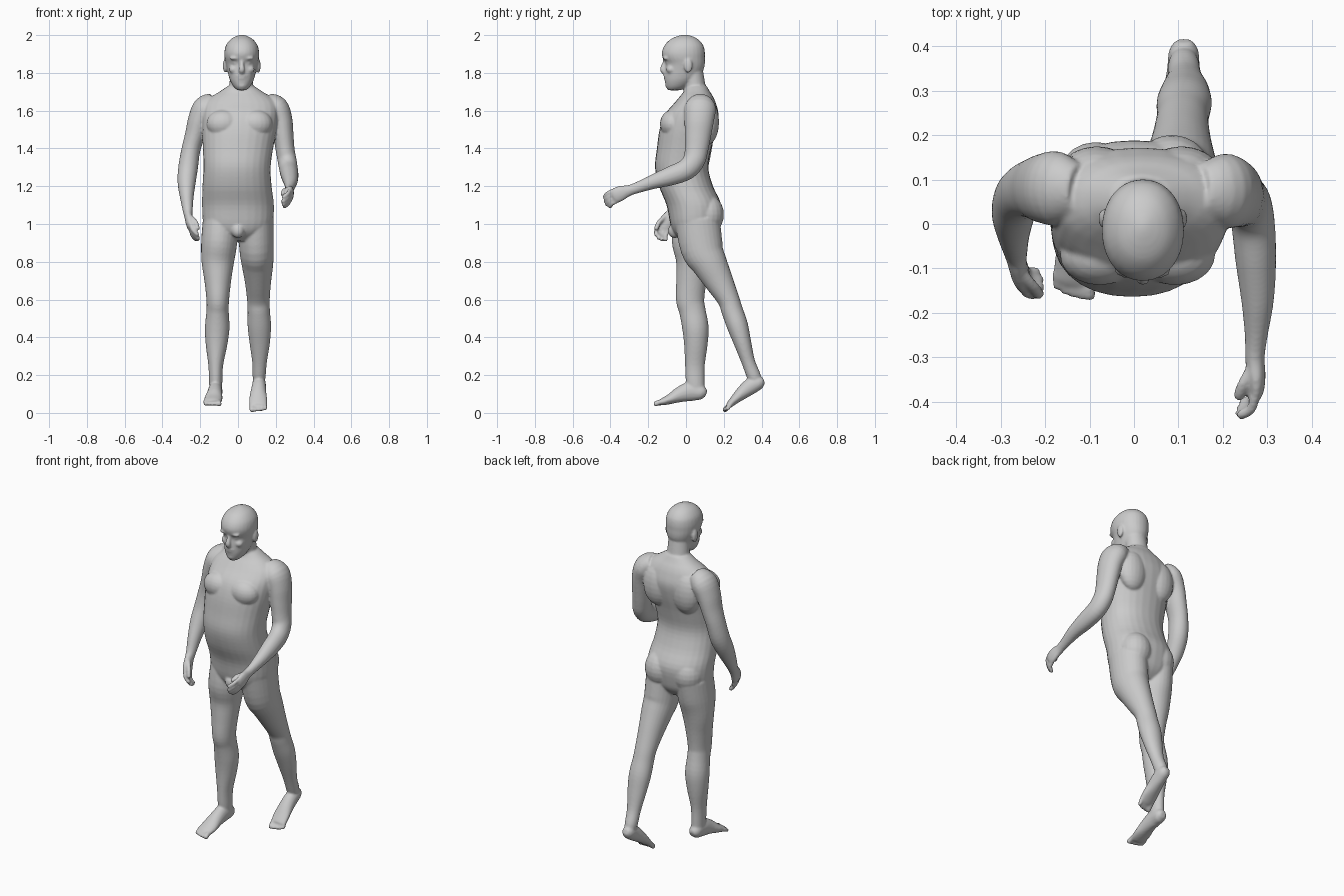
import bpy, bmesh, math
from mathutils import Vector, Matrix

bm = bmesh.new()


def spline(rows, n=4):
    """Catmull-Rom through rows of equal length."""
    out = []
    for i in range(len(rows) - 1):
        p0, p1 = rows[max(i - 1, 0)], rows[i]
        p2, p3 = rows[i + 1], rows[min(i + 2, len(rows) - 1)]
        for k in range(n):
            t = k / n
            out.append([0.5 * (2 * b + (c - a) * t + (2 * a - 5 * b + 4 * c - d) * t * t
                               + (3 * b - a - 3 * c + d) * t ** 3)
                        for a, b, c, d in zip(p0, p1, p2, p3)])
    out.append(list(rows[-1]))
    return out


def tube(rows, flat=False, power=2.0, seg=28):
    """Loft of ellipses; row = x, y, z, half width along x, half depth."""
    rows = spline(rows)
    rings = []
    for i, r in enumerate(rows):
        a, b = rows[max(i - 1, 0)], rows[min(i + 1, len(rows) - 1)]
        t = Vector((0, 0, 1)) if flat else (Vector(b[:3]) - Vector(a[:3])).normalized()
        side = Vector((1, 0, 0))
        side = (side - t * side.dot(t)).normalized()
        up = t.cross(side)
        ring = []
        for k in range(seg):
            an = 2 * math.pi * k / seg
            c, s = math.cos(an), math.sin(an)
            c = math.copysign(abs(c) ** (2 / power), c)
            s = math.copysign(abs(s) ** (2 / power), s)
            ring.append(bm.verts.new(Vector(r[:3]) + side * c * max(r[3], .002) + up * s * max(r[4], .002)))
        rings.append(ring)
    for p, q in zip(rings, rings[1:]):
        for k in range(seg):
            j = (k + 1) % seg
            bm.faces.new((p[k], p[j], q[j], q[k]))
    bm.faces.new(rings[0][::-1])
    bm.faces.new(rings[-1])


def blob(x, y, z, rx, ry, rz):
    m = Matrix.Translation((x, y, z)) @ Matrix.Diagonal((rx, ry, rz, 1))
    bmesh.ops.create_uvsphere(bm, u_segments=20, v_segments=12, radius=1, matrix=m)


def digit(points, r):
    rows = [(*p, r, r) for p in points]
    d = (Vector(points[-1]) - Vector(points[-2])).normalized() * r * 0.6
    rows.append((*(Vector(points[-1]) + d), r * .45, r * .45))
    tube(rows, seg=12)


# torso
tube([(0, .05, .91, .09, .07), (0, .048, .95, .15, .11), (0, .047, 1.0, .183, .13),
      (0, .042, 1.1, .19, .145), (-.005, .0, 1.2, .183, .143), (-.005, -.023, 1.3, .178, .141),
      (0, -.01, 1.4, .186, .144), (.008, .01, 1.5, .197, .150), (.014, .03, 1.58, .2, .142),
      (.016, .048, 1.64, .19, .110), (.016, .055, 1.675, .155, .088),
      (.016, .057, 1.70, .115, .07), (.016, .055, 1.73, .07, .055)], True, 2.2)
# chest, shoulder blades, buttocks
for s in (-1, 1):
    blob(.008 + s * .085, -.07, 1.53, .09, .068, .075)
    blob(.012 + s * .095, .115, 1.54, .085, .06, .12)
    blob(s * .085, .105 + s * .008, 1.05, .09, .088, .105)
blob(0, -.06, .965, .035, .035, .04)

# neck
tube([(.014, .06, 1.62, .075, .07), (.016, .05, 1.7, .066, .06),
      (.018, .043, 1.76, .062, .056), (.02, .03, 1.84, .06, .056)], True)
# head
tube([(.02, -.062, 1.708, .022, .032), (.02, -.05, 1.725, .042, .055),
      (.02, -.034, 1.755, .06, .078), (.02, -.02, 1.785, .07, .094),
      (.02, -.009, 1.82, .078, .103), (.02, -.005, 1.85, .085, .105),
      (.02, -.012, 1.88, .091, .112), (.02, -.014, 1.91, .092, .114),
      (.02, -.011, 1.945, .084, .103), (.02, -.009, 1.975, .062, .077),
      (.02, -.007, 1.992, .036, .045), (.02, -.006, 2.002, .008, .01)], True, 2.1)
# nose, mouth, chin
tube([(.02, -.105, 1.875, .011, .012), (.02, -.116, 1.845, .011, .012),
      (.02, -.124, 1.818, .016, .014), (.02, -.115, 1.800, .013, .01)])
blob(.02, -.108, 1.783, .026, .012, .006)
blob(.02, -.106, 1.771, .023, .012, .006)
blob(.02, -.092, 1.735, .026, .018, .02)
for s in (-1, 1):  # ears, brows, cheeks, eyes
    blob(.02 + s * .088, .012, 1.838, .012, .022, .038)
    blob(.02 + s * .034, -.105, 1.878, .03, .017, .011)
    blob(.02 + s * .042, -.08, 1.818, .026, .024, .022)
    blob(.02 + s * .034, -.091, 1.854, .015, .014, .012)

# standing leg and foot
tube([(-.093, .055, 1.02, .093, .12), (-.10, .04, .90, .095, .115), (-.107, .037, .8, .086, .09),
      (-.107, .028, .7, .071, .08), (-.107, .022, .6, .06, .075), (-.108, .034, .54, .059, .07),
      (-.11, .05, .45, .065, .07), (-.114, .052, .36, .057, .062), (-.118, .047, .25, .039, .052),
      (-.118, .049, .16, .035, .049), (-.118, .058, .1, .033, .042)])
tube([(-.116, .107, .1, .018, .016), (-.117, .085, .107, .034, .038), (-.12, .03, .115, .037, .052),
      (-.124, -.03, .098, .041, .042), (-.13, -.08, .075, .048, .028),
      (-.134, -.12, .06, .047, .02), (-.136, -.135, .055, .043, .015)])
# trailing leg and foot
tube([(.093, .06, 1.02, .095, .12), (.098, .085, .87, .091, .112), (.103, .125, .79, .084, .094),
      (.106, .178, .69, .069, .075), (.108, .225, .6, .06, .058), (.11, .245, .54, .059, .057),
      (.113, .273, .46, .062, .056), (.115, .3, .37, .054, .046), (.114, .33, .27, .039, .036),
      (.112, .357, .2, .035, .037), (.112, .37, .165, .03, .032)])
tube([(.112, .412, .172, .018, .016), (.112, .39, .163, .033, .035), (.111, .345, .142, .037, .043),
      (.108, .3, .108, .042, .036), (.107, .26, .072, .048, .025),
      (.107, .232, .045, .047, .018), (.107, .222, .036, .043, .014)])
# toes, big one on the inner side
for i in range(5):
    r = .014 if i == 0 else .0105
    x = -.104 - .0178 * i
    back = (0, 0, .004, .011, .021)[i]
    digit([(x, -.11, .062), (x + .002, -.145 + back, .055), (x + .004, -.163 + back, .046)], r)
    x = .074 + .0175 * i
    digit([(x, .245, .057), (x, .218 + back * .7, .028 + back * .6),
           (x, .203 + back * .8, .014 + back * .3)], r)

# arm swung forward
tube([(.15, .075, 1.645, .05, .06), (.2, .075, 1.615, .066, .083), (.228, .07, 1.55, .06, .078),
      (.24, .063, 1.47, .054, .07), (.25, .055, 1.39, .05, .062), (.26, .042, 1.335, .05, .058),
      (.268, .0, 1.288, .049, .056), (.274, -.08, 1.255, .046, .051), (.278, -.17, 1.225, .037, .039),
      (.275, -.25, 1.195, .026, .03), (.272, -.3, 1.178, .022, .029), (.275, -.34, 1.165, .021, .039),
      (.275, -.37, 1.152, .018, .041), (.271, -.386, 1.145, .014, .036)])
# arm hanging beside the hip
tube([(-.125, .075, 1.645, .05, .06), (-.172, .08, 1.615, .066, .083), (-.205, .08, 1.55, .06, .078),
      (-.228, .08, 1.47, .053, .068), (-.25, .075, 1.39, .05, .06), (-.264, .057, 1.3, .052, .057),
      (-.272, .02, 1.22, .048, .051), (-.271, -.025, 1.14, .036, .041), (-.266, -.065, 1.07, .026, .03),
      (-.262, -.09, 1.035, .021, .035), (-.255, -.112, 1.0, .02, .04), (-.248, -.125, .975, .015, .036)])


# fingers and thumbs
def hand(base, up, mid, tip, thumb):
    for i in range(4):
        b = Vector(base) + Vector(up).normalized() * (.03 - .02 * i)
        k = (.95, 1.05, 1, .8)[i]
        digit([b, b + Vector(mid) * k, b + Vector(tip) * k], .0112)
    digit(thumb, .0125)


hand((.272, -.378, 1.148), (0, -.35, .94), (-.009, -.03, -.016), (-.034, -.044, -.036),
     [(.265, -.325, 1.182), (.245, -.36, 1.177), (.236, -.388, 1.158)])
hand((-.248, -.12, .982), (0, -.8, .6), (.01, -.014, -.034), (.036, -.014, -.06),
     [(-.253, -.11, 1.04), (-.225, -.142, 1.01), (-.214, -.158, .975)])

# fuse all parts into one skin
bmesh.ops.recalc_face_normals(bm, faces=bm.faces)
mesh = bpy.data.meshes.new("body")
bm.to_mesh(mesh)
bm.free()
body = bpy.data.objects.new("body", mesh)
bpy.context.collection.objects.link(body)
fuse = body.modifiers.new("fuse", 'REMESH')
fuse.mode = 'VOXEL'
fuse.voxel_size = .006
fuse.use_smooth_shade = True
soften = body.modifiers.new("soften", 'SMOOTH')
soften.factor = .5
soften.iterations = 5
